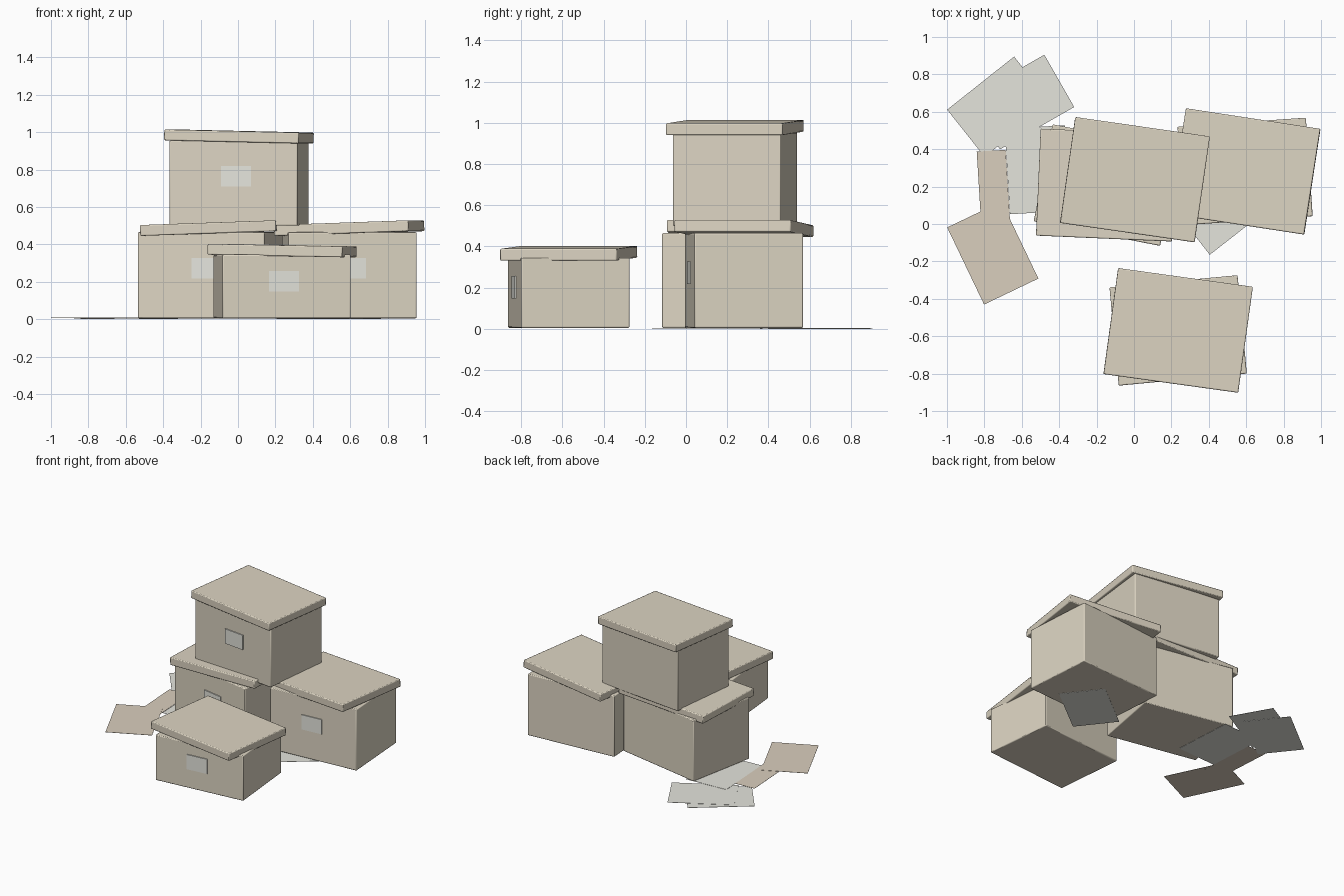
import bpy
from math import radians
from mathutils import Matrix

if "Cube" in bpy.data.objects:
    bpy.data.objects.remove(bpy.data.objects["Cube"])


def material(name, rgb):
    m = bpy.data.materials.new(name)
    m.diffuse_color = (*rgb, 1)
    m.use_nodes = True
    m.node_tree.nodes["Principled BSDF"].inputs["Base Color"].default_value = m.diffuse_color
    return m


CARD = material("cardboard", (0.72, 0.66, 0.54))
PAPER = material("paper", (0.78, 0.78, 0.72))
FOLDER = material("folder", (0.70, 0.62, 0.51))


def block(name, size, loc, turn, mat, tilt=0, bevel=0):
    bpy.ops.mesh.primitive_cube_add(size=1)
    ob = bpy.context.object
    ob.name = name
    ob.data.transform(Matrix.Diagonal((*size, 1)))
    ob.location = loc
    ob.rotation_euler = (0, radians(tilt), radians(turn))
    ob.data.materials.append(mat)
    if bevel:
        mod = ob.modifiers.new("soft_edges", 'BEVEL')
        mod.width = bevel
        mod.segments = 2
        bpy.ops.object.shade_smooth_by_angle(angle=radians(35))
    return ob


# Storage boxes: centre x, y, base z, height, body turn, lid turn, lid tilt, label shift
boxes = {
    "left_box": (-0.148, 0.208, 0.005, 0.460, -11, -2.5, -2.0, 0.030),
    "right_box": (0.594, 0.281, 0.005, 0.460, 4, -8.7, -2.0, -0.008),
    "top_box": (0.005, 0.237, 0.500, 0.455, -6.5, -8.2, 1.3, 0.015),
    "front_box": (0.236, -0.569, 0.005, 0.340, 5.4, -7.9, 1.1, -0.015),
}
W, D = 0.688, 0.528
for name, (x, y, z, h, turn, lid_turn, tilt, shift) in boxes.items():
    block(name + "_body", (W, D, h), (x, y, z + h / 2), turn, CARD, bevel=0.006)
    block(name + "_lid", (0.727, 0.572, 0.058), (x, y, z + h + 0.022),
          lid_turn, CARD, tilt=tilt, bevel=0.006)
    # Label plate on the front face
    off = Matrix.Rotation(radians(turn), 3, 'Z') @ Matrix.Translation((shift, -D / 2, 0)).translation
    block(name + "_label", (0.16, 0.014, 0.11),
          (x + off.x, y + off.y, z + h * 0.58), turn, PAPER)

# Loose sheets and folders on the floor: size, x, y, z, turn, material
S = (0.322, 0.457)
sheets = [
    (S, -0.720, 0.627, 0.0010, -51.6, PAPER),
    (S, -0.598, 0.652, 0.0025, -60.3, PAPER),
    (S, -0.517, 0.290, 0.0040, 3.5, PAPER),
    ((0.155, 0.44), -0.750, 0.172, 0.0055, 3.5, FOLDER),
    (S, -0.755, -0.155, 0.0070, 25.6, FOLDER),
    (S, 0.486, 0.103, 0.0025, -52, PAPER),
]
for i, ((w, d), x, y, z, turn, mat) in enumerate(sheets):
    kind = "paper" if mat is PAPER else "folder"
    block(f"loose_{kind}_{i + 1}", (w, d, 0.0016), (x, y, z), turn, mat)
